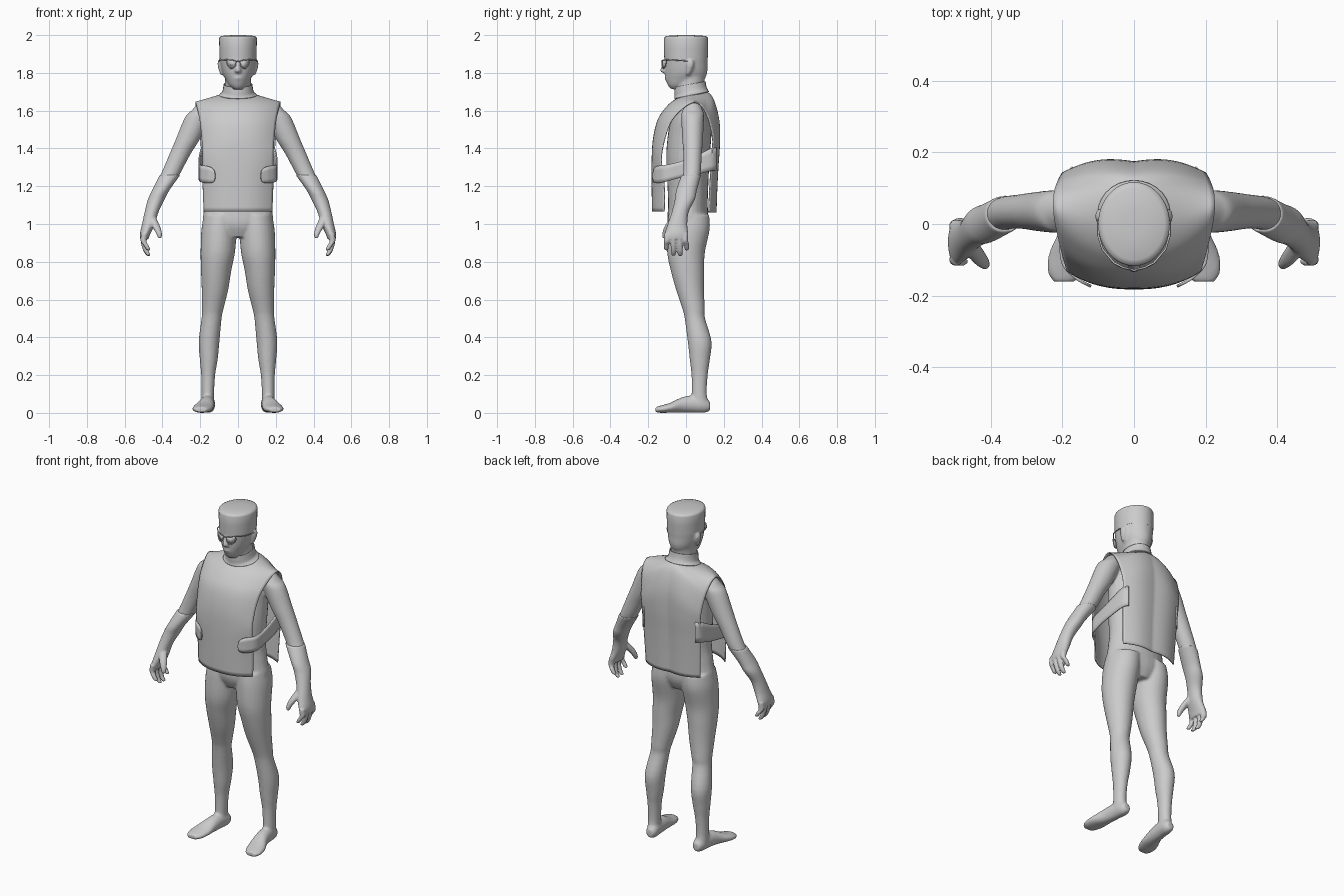
import bpy, bmesh, math
from mathutils import Vector


def smooth_rows(rows, steps=4):
    """Catmull-Rom interpolation of number rows."""
    rows = [Vector(r) for r in rows]
    out = []
    for i in range(len(rows) - 1):
        a, b, c, d = rows[max(i - 1, 0)], rows[i], rows[i + 1], rows[min(i + 2, len(rows) - 1)]
        for k in range(steps):
            t = k / steps
            out.append(0.5 * (2 * b + (c - a) * t + (2 * a - 5 * b + 4 * c - d) * t * t
                              + (3 * b - a - 3 * c + d) * t ** 3))
    return out + [rows[-1]]


def loft(bm, rings, axis='z', side=1, n=28, steps=4, caps=True, tilt=0):
    """Elliptic rings; z: (z, cx, cy, rx, ry), y: (y, cx, cz, rx, rz)."""
    loops = []
    for t, c, d, r, q in smooth_rows(rings, steps):
        loop = []
        for k in range(n):
            a = 2 * math.pi * k / n
            u, v = side * (c + r * math.cos(a)), d + q * math.sin(a)
            co = (u, v, t + tilt * v) if axis == 'z' else (u, t, v)
            loop.append(bm.verts.new(co))
        loops.append(loop)
    for p, q in zip(loops, loops[1:]):
        for k in range(n):
            bm.faces.new((p[k], p[(k + 1) % n], q[(k + 1) % n], q[k]))
    if caps:
        bm.faces.new(loops[0])
        bm.faces.new(loops[-1])


def grid(bm, rows):
    vs = [[bm.verts.new(p) for p in row] for row in rows]
    for a, b in zip(vs, vs[1:]):
        for k in range(len(a) - 1):
            bm.faces.new((a[k], a[k + 1], b[k + 1], b[k]))


def finish(bm, name, voxel=0, thick=0, angle=40):
    bmesh.ops.recalc_face_normals(bm, faces=bm.faces[:])
    me = bpy.data.meshes.new(name)
    bm.to_mesh(me)
    bm.free()
    ob = bpy.data.objects.new(name, me)
    bpy.context.collection.objects.link(ob)
    if voxel:
        m = ob.modifiers.new("union", 'REMESH')
        m.mode, m.voxel_size, m.use_smooth_shade = 'VOXEL', voxel, True
        s = ob.modifiers.new("soften", 'SMOOTH')
        s.factor, s.iterations = 0.5, 5
        return ob
    if thick:
        m = ob.modifiers.new("thickness", 'SOLIDIFY')
        m.thickness, m.offset = thick, 0
    bpy.ops.object.select_all(action='DESELECT')
    bpy.context.view_layer.objects.active = ob
    ob.select_set(True)
    bpy.ops.object.shade_smooth_by_angle(angle=math.radians(angle))
    return ob


def wire(name, pts, r, cyclic=False):
    cu = bpy.data.curves.new(name, 'CURVE')
    cu.dimensions, cu.bevel_depth, cu.bevel_resolution = '3D', r, 2
    sp = cu.splines.new('POLY')
    sp.points.add(len(pts) - 1)
    for p, co in zip(sp.points, pts):
        p.co = (*co, 1)
    sp.use_cyclic_u = cyclic
    bpy.context.collection.objects.link(bpy.data.objects.new(name, cu))


# Body: torso, neck, head, nose, lips
bm = bmesh.new()
loft(bm, [(.93, 0, .01, .09, .08), (1.0, 0, .01, .182, .108), (1.1, 0, .01, .175, .105),
          (1.2, 0, .01, .162, .108), (1.35, 0, .01, .17, .115), (1.48, 0, .02, .175, .115),
          (1.56, 0, .025, .18, .1), (1.62, 0, .03, .16, .075), (1.66, 0, .035, .1, .06)])
loft(bm, [(1.6, 0, .03, .085, .08), (1.68, 0, .025, .072, .08), (1.74, 0, .02, .069, .076),
          (1.8, 0, .03, .07, .075)])
loft(bm, [(1.715, 0, -.06, .022, .022), (1.735, 0, -.042, .046, .054), (1.765, 0, -.008, .066, .1),
          (1.8, 0, 0, .082, .112), (1.85, 0, 0, .093, .114), (1.9, 0, 0, .096, .114),
          (1.96, 0, 0, .08, .09)])
loft(bm, [(1.865, 0, -.1, .01, .014), (1.825, 0, -.11, .015, .024), (1.808, 0, -.112, .018, .025),
          (1.798, 0, -.105, .01, .012)], n=12)
loft(bm, [(1.785, 0, -.095, .02, .014), (1.772, 0, -.097, .026, .017), (1.755, 0, -.09, .02, .014)], n=12)

for s in (1, -1):
    # Ear
    loft(bm, [(1.79, .086, .01, .007, .01), (1.82, .092, .018, .012, .018),
              (1.85, .096, .022, .013, .022), (1.87, .096, .022, .007, .012)], side=s, n=12)
    # Upper arm
    loft(bm, [(1.64, .17, .035, .04, .035), (1.6, .19, .035, .057, .055), (1.565, .213, .035, .068, .06),
              (1.45, .265, .035, .064, .055), (1.37, .307, .035, .056, .049),
              (1.26, .36, .03, .05, .046), (1.2, .395, .01, .044, .046)], side=s)
    # Leg
    loft(bm, [(1.05, .09, .015, .09, .108), (.97, .1, .012, .094, .113), (.85, .107, 0, .091, .1),
              (.75, .116, .008, .08, .088), (.65, .122, .022, .07, .074), (.55, .134, .04, .057, .059),
              (.5, .14, .047, .053, .054), (.38, .153, .072, .055, .063), (.28, .155, .073, .047, .053),
              (.2, .158, .072, .037, .043), (.1, .16, .07, .033, .04), (.04, .16, .075, .034, .048)], side=s)
    # Foot
    loft(bm, [(.128, .155, .035, .02, .022), (.1, .155, .042, .034, .041), (.04, .16, .047, .037, .046),
              (-.02, .168, .042, .042, .041), (-.08, .183, .028, .054, .027), (-.13, .192, .02, .05, .02),
              (-.161, .195, .017, .032, .014)], axis='y', side=s)
finish(bm, "body", voxel=.007)

# Long gloves with curved fingers and thumb
for s, label in ((1, "left"), (-1, "right")):
    bm = bmesh.new()
    loft(bm, [(1.26, .36, .028, .055, .052), (1.18, .408, .003, .046, .055), (1.13, .433, -.006, .044, .053),
              (1.065, .457, -.03, .037, .045), (1.0, .474, -.045, .034, .052),
              (.95, .491, -.05, .028, .062), (.92, .496, -.052, .022, .06)], side=s)
    for y0, y1, z1 in ((-.1, -.104, .86), (-.067, -.066, .832), (-.034, -.03, .83), (-.004, .004, .86)):
        loft(bm, [(.95, .495, y0, .018, .017), (.91, .5, y0, .016, .016),
                  (z1 + .03, .489, y1, .014, .014), (z1 + .006, .475, y1, .012, .012),
                  (z1, .472, y1, .006, .006)], side=s, n=12)
    loft(bm, [(1.04, .458, -.055, .022, .022), (.99, .435, -.09, .022, .022),
              (.95, .418, -.11, .016, .016), (.925, .414, -.116, .009, .009)], side=s, n=14)
    finish(bm, label + "_glove", voxel=.005)

# Vest: rows (half width, centre y, centre z, edge y, edge z) from front hem over the shoulders to back hem
rows = smooth_rows([
    (.18, -.177, 1.065, -.115, 1.065), (.185, -.179, 1.2, -.115, 1.2), (.186, -.179, 1.34, -.13, 1.34),
    (.19, -.172, 1.45, -.115, 1.44), (.2, -.148, 1.55, -.08, 1.54), (.212, -.105, 1.615, -.03, 1.6),
    (.222, -.06, 1.655, .02, 1.637), (.225, .01, 1.69, .055, 1.643), (.222, .085, 1.7, .09, 1.615),
    (.211, .135, 1.675, .12, 1.55), (.2, .168, 1.56, .14, 1.46), (.195, .171, 1.43, .14, 1.4),
    (.19, .163, 1.3, .132, 1.3), (.185, .157, 1.18, .125, 1.18), (.18, .153, 1.06, .12, 1.06)])
points = []
for w, yc, zc, ye, ze in rows:
    line = []
    for k in range(33):
        u = k / 16 - 1
        a = abs(u)
        bump = .009 * math.sin(math.pi * a) if yc > .12 else 0
        line.append((w * u, yc + (ye - yc) * a ** 2.5 + bump, zc + (ze - zc) * a ** 1.6))
    points.append(line)
bm = bmesh.new()
grid(bm, points)
hole = [f for f in bm.faces if f.calc_center_median().z > 1.6
        and (f.calc_center_median().x / .068) ** 2 + ((f.calc_center_median().y - .025) / .075) ** 2 < 1]
bmesh.ops.delete(bm, geom=hole, context='FACES')
finish(bm, "vest", thick=.006)

# Side straps: stations (x, y, z, half height), rounded at the front tip
strap = smooth_rows([(.17, .158, 1.345, .06), (.192, .13, 1.34, .06), (.203, .05, 1.31, .05),
                     (.205, -.04, 1.285, .043), (.198, -.11, 1.268, .044), (.165, -.148, 1.262, .045),
                     (.14, -.164, 1.258, .04), (.126, -.171, 1.255, .028), (.12, -.174, 1.254, .006)])
for s, label in ((1, "left"), (-1, "right")):
    bm = bmesh.new()
    grid(bm, [[(s * x, y, z + h * t) for t in (-1, -.5, 0, .5, 1)] for x, y, z, h in strap])
    finish(bm, label + "_strap", thick=.008)

# Collar around the neck, higher at the back
bm = bmesh.new()
loft(bm, [(1.675, 0, .03, .1, .09), (1.69, 0, .027, .083, .085), (1.71, 0, .023, .077, .082),
          (1.735, 0, .021, .074, .08)], caps=False, tilt=.2)
finish(bm, "collar", thick=.005)

# Flat-topped round cap
bm = bmesh.new()
loft(bm, [(1.877, 0, 0, .097, .115), (1.93, 0, .0, .099, .117), (1.982, 0, 0, .1, .117),
          (1.99, 0, 0, .097, .114), (1.996, 0, 0, .085, .1), (2.0, 0, 0, .03, .035)], n=40, steps=1)
finish(bm, "cap", angle=50)

# Glasses: lenses, rims, temples and bridge
outline = [(.01, 1.862), (.03, 1.868), (.056, 1.87), (.06, 1.855), (.053, 1.835),
           (.04, 1.824), (.026, 1.825), (.014, 1.838)]
for s, label in ((1, "left"), (-1, "right")):
    pts = [(s * x, -.127 + 6 * x * x, z) for x, z in outline]
    wire(label + "_rim", pts, .003, True)
    wire(label + "_temple", [pts[2], (s * .088, -.07, 1.868), (s * .1, -.03, 1.866), (s * .1, .02, 1.862)], .003)
    bm = bmesh.new()
    bm.faces.new([bm.verts.new(p) for p in pts])
    finish(bm, label + "_lens", thick=.002)
wire("bridge", [(-.01, -.126, 1.86), (0, -.13, 1.863), (.01, -.126, 1.86)], .003)
